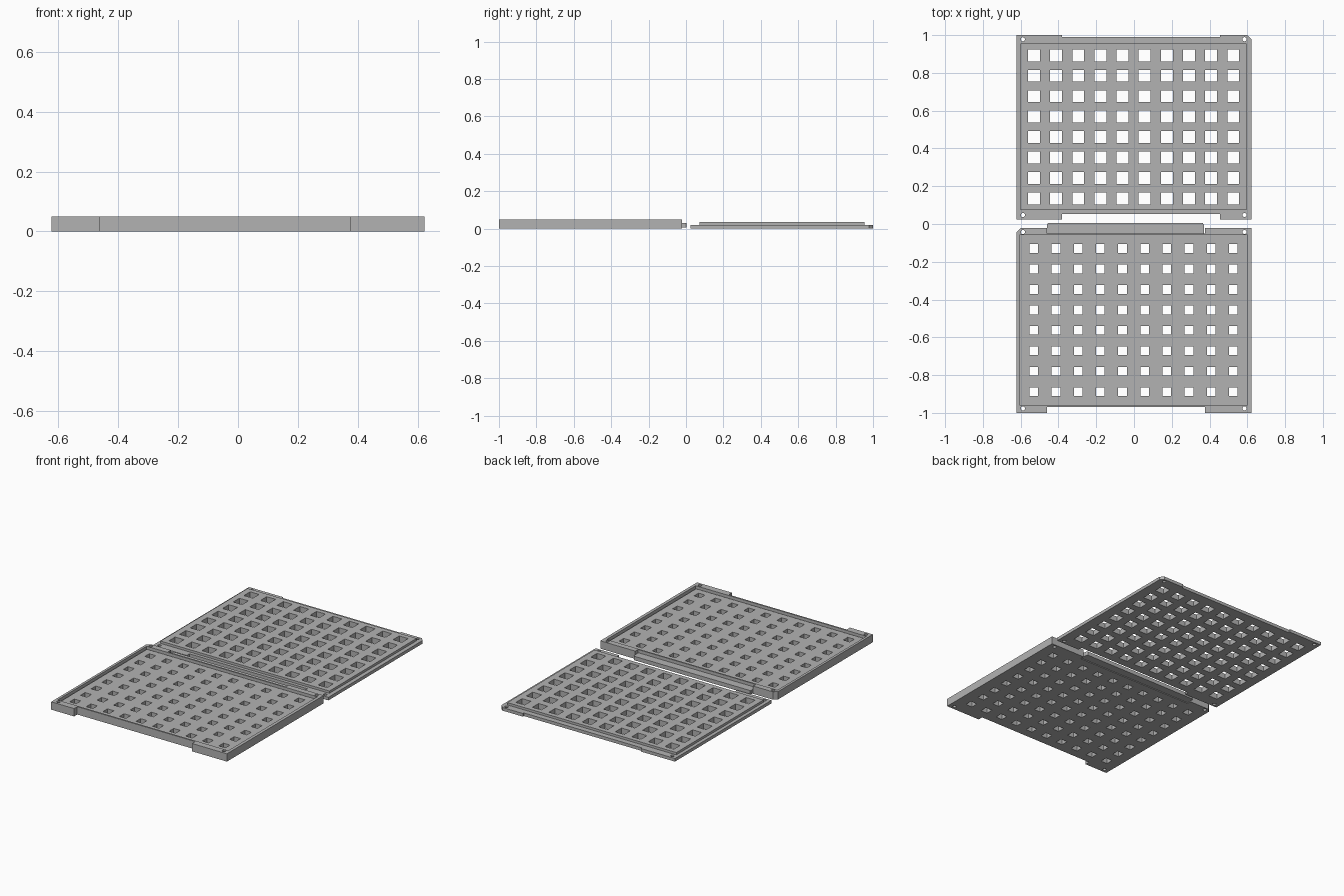
import bpy
import bmesh
import math

if "Cube" in bpy.data.objects:
    bpy.data.objects.remove(bpy.data.objects["Cube"], do_unlink=True)

GREY = (0.45, 0.45, 0.45, 1)
grey = bpy.data.materials.new("plain grey")
grey.use_nodes = True
grey.diffuse_color = GREY
grey.node_tree.nodes["Principled BSDF"].inputs["Base Color"].default_value = GREY


def rect(x0, y0, x1, y1):
    return [(x0, y0), (x1, y0), (x1, y1), (x0, y1)]


def circle(x, y, r, n=16):
    return [(x + r * math.cos(math.tau * i / n), y + r * math.sin(math.tau * i / n))
            for i in range(n)]


def prism(name, loops, z0, z1):
    """Extrude an outline, with any inner loops left as holes."""
    bm = bmesh.new()
    for loop in loops:
        verts = [bm.verts.new((x, y, z0)) for x, y in loop]
        for a, b in zip(verts, verts[1:] + verts[:1]):
            bm.edges.new((a, b))
    bmesh.ops.triangle_fill(bm, edges=bm.edges[:], use_beauty=True, normal=(0, 0, 1))
    new = bmesh.ops.extrude_face_region(bm, geom=bm.faces[:])["geom"]
    for v in new:
        if isinstance(v, bmesh.types.BMVert):
            v.co.z = z1
    bmesh.ops.recalc_face_normals(bm, faces=bm.faces[:])
    mesh = bpy.data.meshes.new(name)
    bm.to_mesh(mesh)
    bm.free()
    mesh.materials.append(grey)
    obj = bpy.data.objects.new(name, mesh)
    bpy.context.collection.objects.link(obj)
    return obj


def cut(obj, cutter):
    mod = obj.modifiers.new("cut", "BOOLEAN")
    mod.operation = "DIFFERENCE"
    mod.solver = "EXACT"
    mod.object = cutter
    bpy.context.view_layer.objects.active = obj
    bpy.ops.object.modifier_apply(modifier=mod.name)
    bpy.data.objects.remove(cutter, do_unlink=True)


def grid_holes(y_first, size):
    """Ten by eight square openings."""
    h = size / 2
    holes = []
    for i in range(10):
        for j in range(8):
            x, y = -0.53 + i * 0.1173, y_first + j * 0.1083
            holes.append(rect(x - h, y - h, x + h, y + h))
    return holes


def screw_holes(y0, y1):
    return [circle(x, y, 0.011) for x in (-0.588, 0.585) for y in (y0, y1)]


W = 0.622   # half width of both panels
C = 0.022   # corner chamfer

# Lid: thin plate with a raised pad, notched front and back
L, R = -0.38, 0.455
lid_outline = [(-W, 0.025), (L, 0.025), (L, 0.052), (R, 0.052), (R, 0.025), (W, 0.025),
               (W, 1 - C), (W - C, 1), (R, 1), (R, 0.99), (L, 0.99), (-W, 1)]
lid_outline.insert(-1, (L, 1))
lid = prism("lid_panel", [lid_outline] + grid_holes(0.135, 0.063) + screw_holes(0.047, 0.978),
            0, 0.035)
cut(lid, prism("lid_step_cutter", [rect(-1, -0.5, 1, 1.5), rect(-0.6, 0.073, 0.596, 0.955)],
               0.02, 0.1))

# Tray: thick plate with a shallow pocket that takes the pad of the lid
L, R = -0.46, 0.375
tray_outline = [(-W, -1), (L, -1), (L, -0.968), (R, -0.968), (R, -1), (W, -1),
                (W, -0.022), (R, -0.022), (R, -0.049), (L, -0.049), (L, -0.022),
                (C - W, -0.022), (-W, -0.022 - C)]
tray = prism("tray_panel", [tray_outline] + grid_holes(-0.888, 0.046) + screw_holes(-0.976, -0.043),
             0, 0.05)
cut(tray, prism("pocket_cutter", [rect(-0.606, -0.958, 0.602, -0.058)], 0.035, 0.1))
# narrow relief groove around the pocket floor
cut(tray, prism("groove_cutter", [rect(-0.606, -0.958, 0.602, -0.058),
                                  rect(-0.599, -0.951, 0.595, -0.065)], 0.03, 0.1))

# Hinge strip in the notch behind the tray, with clipped ends
prism("hinge_strip", [[(L, -0.049), (R - 0.004, -0.049), (R - 0.004, -0.006), (R - 0.01, 0.004),
                       (L + 0.006, 0.004), (L, -0.002)]], 0.005, 0.03)
